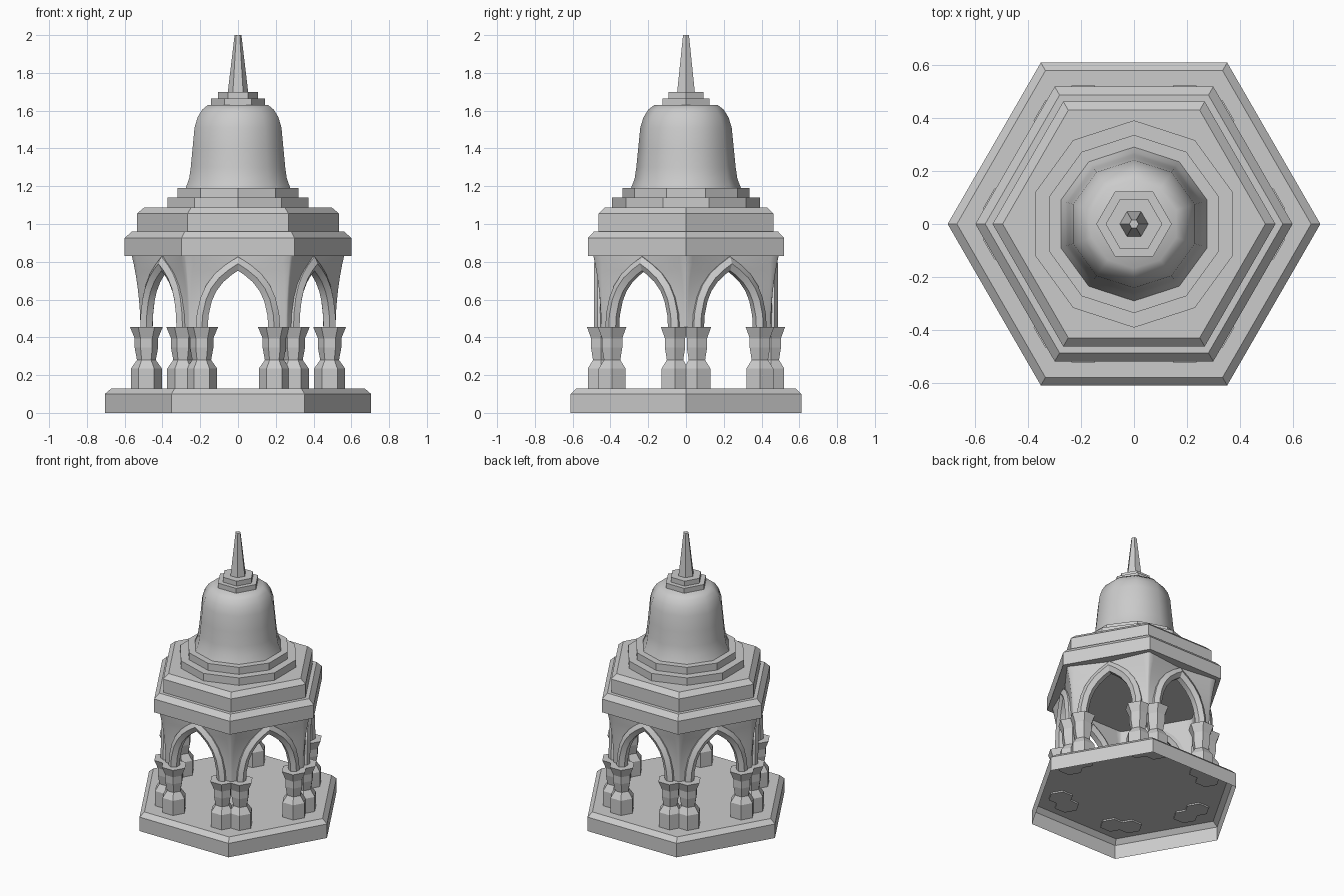
import bpy, bmesh
from math import sin, cos, pi, radians
from mathutils import Vector, Matrix

if "Cube" in bpy.data.objects:
    bpy.data.objects.remove(bpy.data.objects["Cube"])


def finish(name, bm, smooth=None, normals=True):
    if normals:
        bmesh.ops.recalc_face_normals(bm, faces=bm.faces)
    me = bpy.data.meshes.new(name)
    bm.to_mesh(me)
    bm.free()
    ob = bpy.data.objects.new(name, me)
    bpy.context.collection.objects.link(ob)
    if smooth:
        bpy.ops.object.select_all(action='DESELECT')
        ob.select_set(True)
        bpy.context.view_layer.objects.active = ob
        bpy.ops.object.shade_smooth_by_angle(angle=radians(smooth))
    return ob


def loft(bm, rings, closed=True):
    """Bridge successive rows of points with quads."""
    rows = [[bm.verts.new(p) for p in r] for r in rings]
    n = len(rows[0])
    for a, b in zip(rows, rows[1:]):
        for i in range(n if closed else n - 1):
            j = (i + 1) % n
            bm.faces.new((a[i], a[j], b[j], b[i]))
    return rows


def turned(bm, profile, n, start=0.0, centre=(0, 0), bottom=True):
    """Faceted lathe: profile is a list of (radius, z)."""
    rings = [[(centre[0] + r * cos(start + 2 * pi * i / n),
               centre[1] + r * sin(start + 2 * pi * i / n), z) for i in range(n)]
             for r, z in profile]
    rows = loft(bm, rings)
    bm.faces.new(rows[-1])
    if bottom:
        bm.faces.new(rows[0][::-1])


def part(name, profile, n, start=0.0, bottom=True, smooth=None):
    bm = bmesh.new()
    turned(bm, profile, n, start, bottom=bottom)
    # open shells already face outwards
    return finish(name, bm, smooth, normals=bottom)


# Hexagonal plinth, hollow underneath
part("plinth", [(.705, 0), (.705, .10), (.67, .13)], 6, bottom=False)

# Two-tier hexagonal roof
part("roof", [(.60, .83), (.60, .925), (.563, .96), (.535, .96), (.535, 1.055), (.497, 1.087)], 6)

# Ten-sided steps and bell dome
part("dome_steps", [(.392, 1.08), (.392, 1.14), (.337, 1.14), (.337, 1.19)], 10, pi / 2)
part("bell_dome", [(.293, 1.185), (.272, 1.24), (.263, 1.30), (.253, 1.40), (.242, 1.51),
                   (.225, 1.565), (.20, 1.605), (.168, 1.63)], 10, pi / 2, smooth=40)

# Finial steps and spire
part("finial_steps", [(.143, 1.62), (.143, 1.665), (.107, 1.665), (.107, 1.70)], 6)
part("spire", [(.055, 1.69), (.018, 2.0)], 6)

# Pairs of columns at the six corners
COLUMN = [(.082, .12), (.082, .235), (.05, .28), (.062, .345), (.062, .395), (.087, .455)]
for k in range(6):
    bm = bmesh.new()
    for d in (-.058, .058):
        c = Matrix.Rotation(k * pi / 3, 2) @ Vector((.485, d))
        turned(bm, COLUMN, 6, centre=c)
    finish(f"column_pair_{k + 1}", bm)

# Pointed arches: a hexagonal section swept along a mirrored half path
HALF = [(.192, .44), (.187, .52), (.169, .60), (.142, .66), (.10, .715), (.05, .757), (0, .79)]
PATH = [Vector(p) for p in HALF] + [Vector((-x, z)) for x, z in HALF[-2::-1]]


def arch(k):
    bm = bmesh.new()
    turn = Matrix.Rotation(k * pi / 3, 3, 'Z')
    rings = []
    for i, p in enumerate(PATH):
        t0 = (p - PATH[max(i - 1, 0)]).normalized()
        t1 = (PATH[min(i + 1, len(PATH) - 1)] - p).normalized()
        t = (t0 + t1).normalized()
        nrm = Vector((t.y, -t.x)) / max(t.dot(t1 if t1.length else t0), .5)
        ring = []
        for j in range(6):
            u, v = .036 * sin(j * pi / 3), .038 * cos(j * pi / 3)
            q = p + nrm * u
            ring.append(turn @ Vector((q.x, -.449 - v, q.y)))
        rings.append(ring)
    rows = loft(bm, rings)
    bm.faces.new(rows[0])
    bm.faces.new(rows[-1])
    finish(f"arch_{k + 1}", bm, 25)


# Flared corner spandrels between neighbouring arches
def spandrel(k):
    bm = bmesh.new()
    turn = Matrix.Rotation(k * pi / 3, 3, 'Z')

    def row(w, z, apothem, corner):
        # points around the corner on +x, between the faces at +-30 degrees
        p = Vector((apothem * cos(pi / 6) + w * .5, apothem * .5 - w * cos(pi / 6)))
        p = Vector((p.x, -p.y))
        c = Vector((corner, 0))
        a = p.lerp(c, .45)
        b = p.lerp(c, .85)
        side = [p, a, b]
        pts = side + [c.lerp(b, .2)] + [Vector((q.x, -q.y)) for q in [c.lerp(b, .2)] + side[::-1]]
        return [turn @ Vector((q.x, q.y, z)) for q in pts]

    levels = HALF + [(0, .832)]
    outer, inner = [], []
    for w, z in levels:
        t = (z - .44) / .39
        outer.append(row(w, z, .457, .517 + .05 * t * t))
        inner.append(row(w, z, .425, .425 / cos(pi / 6)))
    # one closed skin: outside going round, inside coming back
    rows = loft(bm, [o + i[::-1] for o, i in zip(outer, inner)])
    bm.faces.new(rows[0])
    bm.faces.new(rows[-1])
    finish(f"spandrel_{k + 1}", bm, 40)


for k in range(6):
    arch(k)
    spandrel(k)
